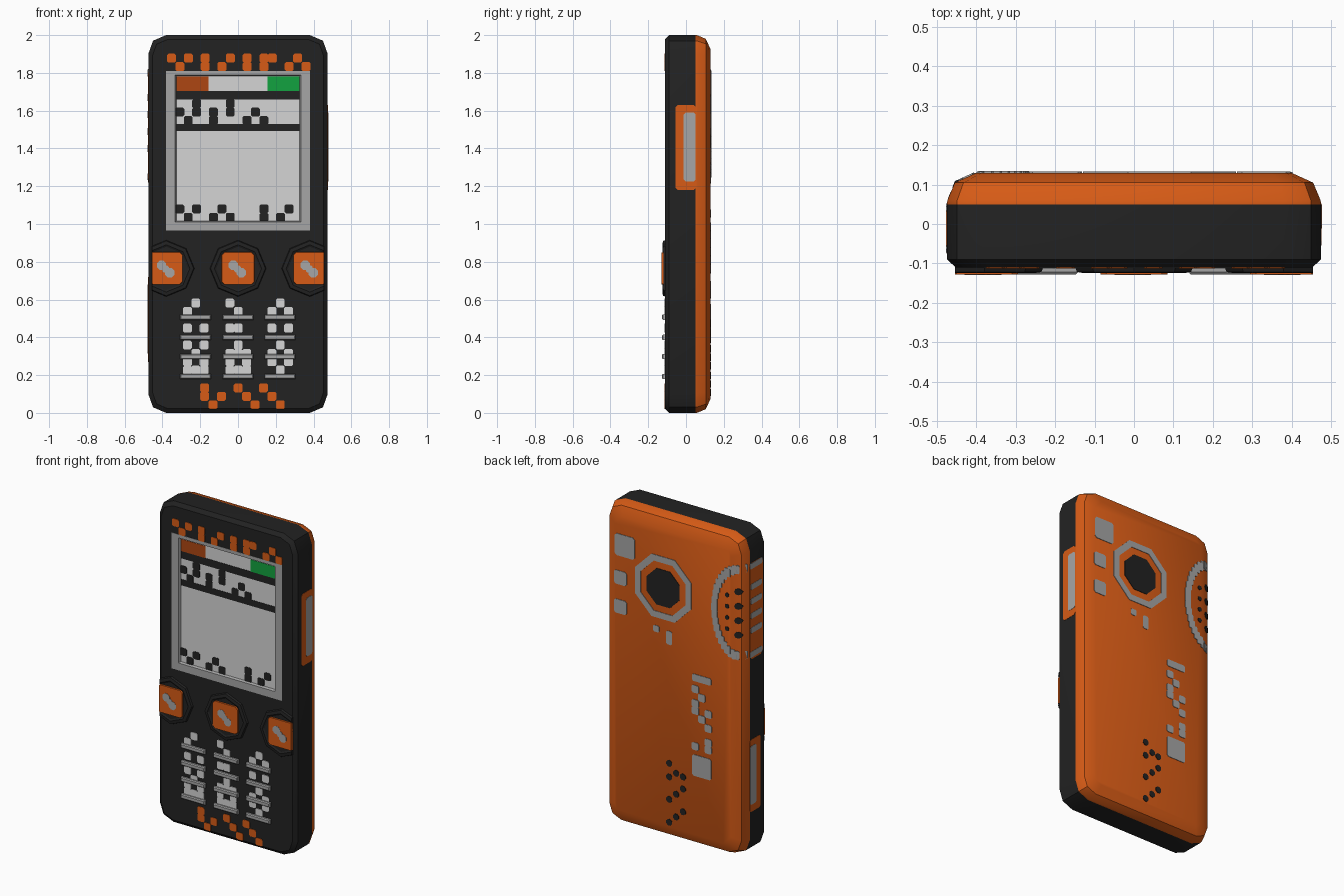
import bpy, bmesh, math

if "Cube" in bpy.data.objects:
    bpy.data.objects.remove(bpy.data.objects["Cube"])


def material(name, r, g, b):
    m = bpy.data.materials.new(name)
    m.diffuse_color = (r, g, b, 1)
    m.use_nodes = True
    m.node_tree.nodes["Principled BSDF"].inputs["Base Color"].default_value = m.diffuse_color
    return m


BLACK = material("black plastic", .016, .016, .016)
ORANGE = material("orange plastic", .68, .105, .008)
GREY = material("grey", .38, .38, .38)
WHITE = material("off white", .66, .66, .66)
RUST = material("dark orange", .42, .062, .006)
GREEN = material("green", .006, .36, .05)


def back_y(x):
    # back surface depth, following the rounded long edges
    a = abs(x)
    if a < .40:
        return .13
    if a < .455:
        return .13 - (a - .40) / .055 * .025
    return .105 - (min(a, .475) - .455) / .02 * .05


# Surface mappings: two coordinates plus height above the surface
front = lambda u, v, d: (u, -.11 - d, v)
screen = lambda u, v, d: (u, -.096 - d, v)
back = lambda u, v, d: (u, back_y(u) + d, v)
right = lambda u, v, d: (.475 + d, u, v)
left = lambda u, v, d: (-.475 - d, u, v)


def finish(name, bm, mats):
    bmesh.ops.recalc_face_normals(bm, faces=bm.faces[:])
    me = bpy.data.meshes.new(name)
    bm.to_mesh(me)
    bm.free()
    ob = bpy.data.objects.new(name, me)
    bpy.context.collection.objects.link(ob)
    for m in mats:
        me.materials.append(m)
    return ob


def loft(bm, rings, caps=True, closed=False):
    vs = [[bm.verts.new(p) for p in r] for r in rings]
    pairs = list(zip(vs, vs[1:])) + ([(vs[-1], vs[0])] if closed else [])
    for a, b in pairs:
        for i in range(len(a)):
            j = (i + 1) % len(a)
            bm.faces.new((a[i], a[j], b[j], b[i]))
    if caps and not closed:
        bm.faces.new(vs[0])
        bm.faces.new(vs[-1])


def rect(cx, cz, hx, hz, c=0.0):
    # rectangle with optional cut corners
    if c == 0:
        return [(cx - hx, cz - hz), (cx + hx, cz - hz), (cx + hx, cz + hz), (cx - hx, cz + hz)]
    q = [(hx - c, hz), (hx, hz - c)]
    pts = q + [(x, -z) for x, z in q[::-1]] + [(-x, -z) for x, z in q] + [(-x, z) for x, z in q[::-1]]
    return [(cx + x, cz + z) for x, z in pts]


def span(x0, x1, z0, z1, c=0.0):
    return rect((x0 + x1) / 2, (z0 + z1) / 2, (x1 - x0) / 2, (z1 - z0) / 2, c)


def plates(name, mat, fn, polys, d=.003):
    bm = bmesh.new()
    for p in polys:
        loft(bm, [[fn(u, v, -.002) for u, v in p], [fn(u, v, d) for u, v in p]])
    return finish(name, bm, [mat])


def pixels(rows, x0, z0, s=.0445):
    # abstract pixel marks, top left cell centred on x0, z0
    return [rect(x0 + i * s, z0 - j * s, s * .53, s * .53, s * .16)
            for j, row in enumerate(rows) for i, ch in enumerate(row) if ch == "X"]


def octagon(cx, cz, r, turn=0.0):
    return [(cx + r * math.cos(math.pi / 4 * k + turn), cz + r * math.sin(math.pi / 4 * k + turn))
            for k in range(8)]


# Body: black front half, orange back half
def outline(inset, y):
    w, h = .475 - inset, 1 - inset
    k = 1 - inset * 6
    q = [(w - .095 * k, h), (w - .025 * k, h - .03 * k), (w, h - .1 * k)]
    pts = q + [(x, -z) for x, z in q[::-1]] + [(-x, -z) for x, z in q] + [(-x, z) for x, z in q[::-1]]
    return [(x, y, 1 + z) for x, z in pts]


bm = bmesh.new()
loft(bm, [outline(i, y) for i, y in
          ((.022, -.11), (0, -.09), (0, .05), (.001, .06), (.02, .105), (.075, .13))])
body = finish("body", bm, [BLACK, ORANGE])

# Recess for the screen
bm = bmesh.new()
loft(bm, [[(x, y, z) for x, z in span(-.375, .375, .965, 1.805)] for y in (-.2, -.09)])
cutter = finish("screen_cutter", bm, [BLACK])
cutter.hide_render = True
mod = body.modifiers.new("recess", 'BOOLEAN')
mod.object = cutter
mod.solver = 'EXACT'
bpy.context.view_layer.objects.active = body
body.select_set(True)
bpy.ops.object.modifier_apply(modifier="recess")
bpy.data.objects.remove(cutter)
for p in body.data.polygons:
    p.material_index = 1 if p.center.y > .05 else 0
bpy.ops.object.shade_smooth_by_angle(angle=math.radians(35))

# Screen frame and display
bm = bmesh.new()
loft(bm, [[(x, y, z) for x, z in rect(0, 1.3875 + s, hx, hz)] for y, hx, hz, s in
          ((-.09, .38, .423, 0), (-.112, .38, .423, 0), (-.112, .333, .39, .0125), (-.09, .323, .382, .0125))],
     closed=True)
finish("screen_frame", bm, [GREY])
plates("display", WHITE, screen, [span(-.326, .326, 1.012, 1.788)], .001)
plates("status_left", RUST, screen, [span(-.325, -.155, 1.705, 1.78)])
plates("status_right", GREEN, screen, [span(.155, .325, 1.705, 1.78)])
plates("display_stripes", BLACK, screen,
       [span(-.325, .325, 1.66, 1.705), span(-.325, .325, 1.492, 1.53)])
plates("display_marks", BLACK, screen,
       pixels(["..X...X.......", "X.X.X.X..X....", ".X..X...X.X..."], -.308, 1.637)
       + pixels(["X.X..X....X..X", ".X..X.X...X.X."], -.308, 1.08))

# Front decorative marks
plates("top_marks", ORANGE, front,
       pixels(["X.X.X..X.X.XX..X.", ".X..X.X..X.X..X.X"], -.352, 1.878))
plates("bottom_marks", ORANGE, front,
       pixels(["X...X..X..", "X.X..X..X.", ".X....X..X"], -.177, .132))

# Keypad: white marks and grey bars
KEYS = [[".X.", "X..", "...", "X.X", "...", "X.X", ".X.", "X.X", "XXX"],
        ["X..", ".X.", "...", "XX.", "...", ".X.", "XXX", "X.X", "XXX"],
        [".X.", "X.X", "...", "X.X", "...", ".X.", "X.X", "X.X", ".X."]]
bars = bmesh.new()
for cx, rows in zip((-.225, 0, .222), KEYS):
    plates("key_marks", WHITE, front, pixels(rows, cx - .043, .582))
    for z in (.193, .298, .4, .507):
        loft(bars, [[front(u, v, d) for u, v in rect(cx, z, .083 - k, .014 - k)]
                    for d, k in ((-.002, 0), (.012, 0), (.018, .005))])
finish("key_bars", bars, [GREY])

# Three round controls, trimmed at the body edge
for cx in (-.38, 0, .38):
    layers = [("control_base", BLACK, [(octagon(cx, .765, .15), -.002), (octagon(cx, .765, .145), .012),
                                       (octagon(cx, .765, .125), .015), (octagon(cx, .765, .115), .01)]),
              ("control_button", ORANGE, [(rect(cx, .765, .088, .088, .015), -.002),
                                          (rect(cx, .765, .085, .085, .015), .0185)])]
    for name, mat, rings in layers:
        bm = bmesh.new()
        loft(bm, [[front(u, v, d) for u, v in p] for p, d in rings])
        for sx in (-1, 1):
            bmesh.ops.bisect_plane(bm, geom=bm.verts[:] + bm.edges[:] + bm.faces[:],
                                   plane_co=(sx * .455, 0, 0), plane_no=(sx, 0, 0), clear_outer=True)
        bmesh.ops.holes_fill(bm, edges=[e for e in bm.edges if e.is_boundary])
        finish(name, bm, [mat])
    plates("control_marks", GREY, front,
           [octagon(cx - .025, .782, .027, .39), octagon(cx + .018, .742, .027, .39),
            rect(cx - .003, .762, .018, .018, .008)], .02)

# Right side window, and a matching lower one on the left side
for name, fn, z0, z1 in (("right_port", right, 1.18, 1.63), ("left_port", left, .27, .72)):
    plates(name + "_surround", ORANGE, fn, [span(-.055, .052, z0, z1, .012)], .0015)
    plates(name, GREY, fn, [span(-.012, .05, z0 + .045, z1 - .04, .01)], .003)

# Left side grip that continues the grille from the back
plates("grip_panel", ORANGE, left, [span(-.075, .052, 1.22, 1.82, .02)], .0015)
plates("grip_ribs", GREY, left,
       [rect(-.01, z, .055, .018, .008) for z in (1.4, 1.49, 1.58, 1.67)]
       + [rect(-.01, z, .062, .018, .008) for z in (1.25, 1.8)], .003)

# Back grille: half ring around two columns of holes
ring = []
for k in range(-10, 11):
    a = math.radians(9 * k)
    ring.append(rect(-.452 + .165 * math.cos(a), 1.53 + .27 * math.sin(a), .02, .026, .005))
plates("grille_ring", GREY, back, ring, .004)
plates("grille_holes", BLACK, back,
       [octagon(-.375, z, .014) for z in (1.63, 1.56, 1.49, 1.42)]
       + [octagon(-.44, z, .021) for z in (1.66, 1.57, 1.48, 1.39)], .004)

# Back camera: grey ring and black disc
bm = bmesh.new()
loft(bm, [[back(u, v, d) for u, v in octagon(.065, 1.555, r, math.pi / 8)] for r, d in
          ((.21, -.002), (.21, .003), (.168, .003), (.168, -.002))], closed=True)
finish("camera_ring", bm, [GREY])
plates("camera_lens", BLACK, back, [octagon(.065, 1.555, .122, math.pi / 8)])

# Back grey patches and marks
plates("back_patches", GREY, back,
       [rect(.33, 1.744, .068, .068, .012), rect(.36, 1.54, .043, .043, .01),
        rect(.36, 1.36, .043, .043, .01), rect(.113, 1.29, .02, .02, .006),
        rect(.024, 1.256, .02, .042, .008), rect(-.2, 1.056, .066, .022, .008),
        rect(-.2, .51, .066, .066, .01)])
plates("back_marks", GREY, back,
       pixels(["..X", ".X.", "..X", "X.X", ".X.", "X..", "...", "X..", "X.X"], -.245, .985))
dots = [(.024, .475), (-.024, .425), (-.07, .415), (.024, .39)]
dots += [(.024 - .047 * i, z + .045 * i) for z in (.25, .108) for i in range(3)]
plates("back_dots", BLACK, back, [octagon(x, z, .021, .39) for x, z in dots])
